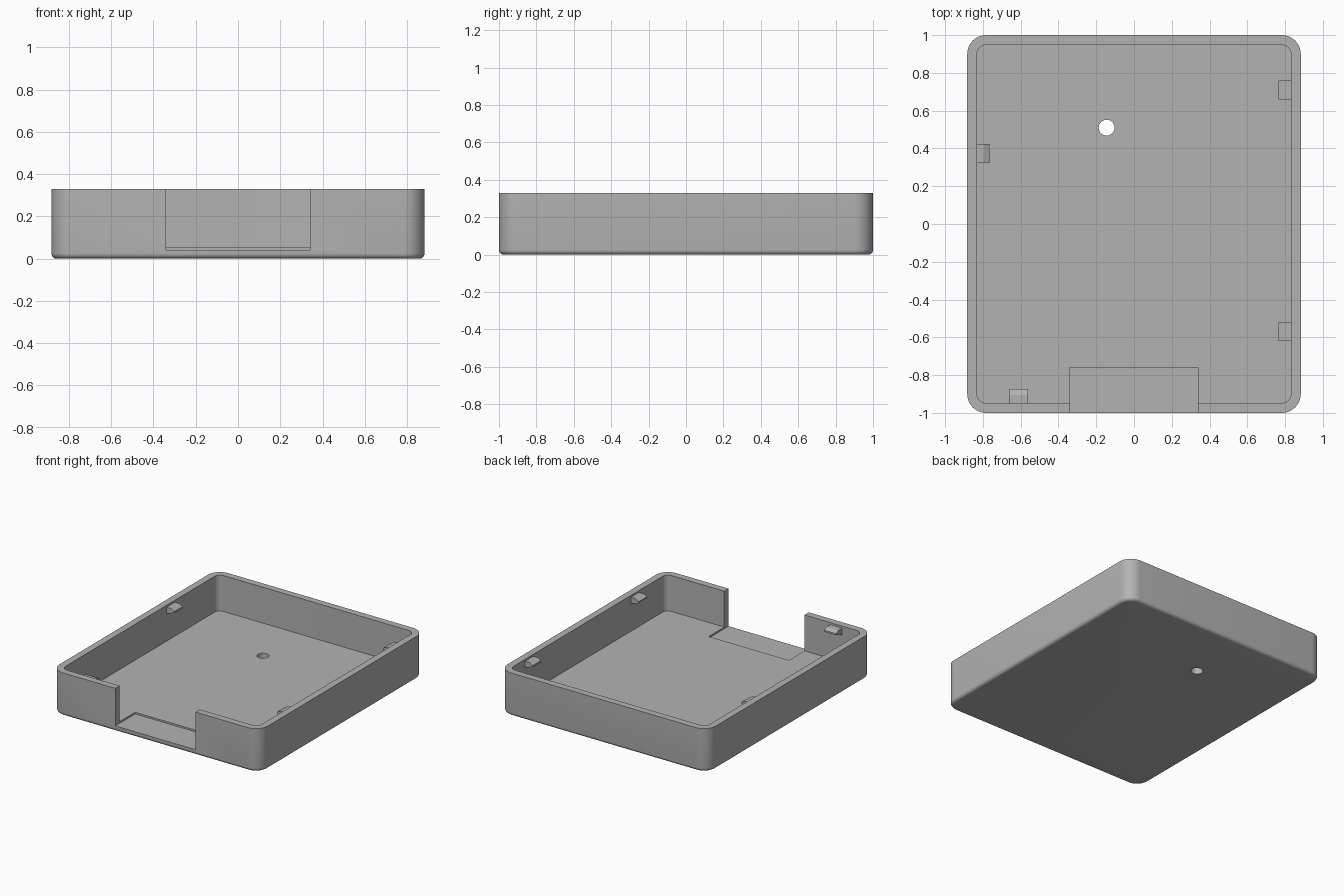
import bpy, bmesh, math

if "Cube" in bpy.data.objects:
    bpy.data.objects.remove(bpy.data.objects["Cube"])

HX, HY, H = 0.883, 1.0, 0.33      # half width, half depth, height
WALL, FLOOR, R, FILLET = 0.052, 0.055, 0.10, 0.025

grey = bpy.data.materials.new("plain grey")
grey.diffuse_color = (0.45, 0.45, 0.45, 1)
grey.use_nodes = True
grey.node_tree.nodes["Principled BSDF"].inputs["Base Color"].default_value = grey.diffuse_color


def make_object(name, bm):
    bmesh.ops.recalc_face_normals(bm, faces=bm.faces)
    mesh = bpy.data.meshes.new(name)
    bm.to_mesh(mesh)
    bm.free()
    mesh.materials.append(grey)
    obj = bpy.data.objects.new(name, mesh)
    bpy.context.collection.objects.link(obj)
    return obj


def rounded_ring(bm, inset, z, steps=10):
    """Ring of vertices around a rounded rectangle, shrunk by inset."""
    r = R - inset
    ring = []
    for k, (sx, sy) in enumerate([(1, 1), (-1, 1), (-1, -1), (1, -1)]):
        for i in range(steps + 1):
            a = math.pi / 2 * (k + i / steps)
            ring.append(bm.verts.new((sx * (HX - R) + r * math.cos(a),
                                      sy * (HY - R) + r * math.sin(a), z)))
    return ring


# Tray: filleted bottom edge, outer wall, rim, inner wall and floor
levels = []
for i in range(7):
    a = math.pi / 2 * i / 6
    levels.append((FILLET * (1 - math.sin(a)), FILLET * (1 - math.cos(a))))
levels += [(0, H), (WALL, H), (WALL, FLOOR)]
bm = bmesh.new()
rings = [rounded_ring(bm, inset, z) for inset, z in levels]
for lo, hi in zip(rings, rings[1:]):
    for i in range(len(lo)):
        j = (i + 1) % len(lo)
        bm.faces.new((lo[i], lo[j], hi[j], hi[i]))
bm.faces.new(rings[0])
bm.faces.new(rings[-1])
tray = make_object("tray", bm)

# Front opening, which also sinks slightly into the floor
bm = bmesh.new()
bmesh.ops.create_cube(bm, size=1)
for v in bm.verts:
    v.co = (v.co.x * 0.68, -0.93 + v.co.y * 0.34, 0.292 + v.co.z * 0.5)
opening = make_object("opening_cutter", bm)

# Round hole through the floor
bm = bmesh.new()
bmesh.ops.create_cone(bm, cap_ends=True, segments=32, radius1=0.042,
                      radius2=0.042, depth=0.3)
hole = make_object("hole_cutter", bm)
hole.location = (-0.145, 0.51, 0.03)

bpy.context.view_layer.objects.active = tray
for cutter in (opening, hole):
    mod = tray.modifiers.new("cut", 'BOOLEAN')
    mod.operation, mod.solver, mod.object = 'DIFFERENCE', 'EXACT', cutter
    bpy.ops.object.modifier_apply(modifier=mod.name)
    bpy.data.objects.remove(cutter)

tray.select_set(True)
bpy.ops.object.shade_smooth_by_angle(angle=math.radians(30))


# Snap clips: small tapered catches on the inner walls
def clip(name, x, y, turn):
    profile = [(-0.01, 0.262), (0.066, 0.288), (0.066, 0.300),
               (0.036, 0.315), (-0.01, 0.315)]
    bm = bmesh.new()
    ends = [[bm.verts.new((px, w, pz)) for px, pz in profile] for w in (-0.05, 0.05)]
    for end in ends:
        bm.faces.new(end)
    for i in range(len(profile)):
        j = (i + 1) % len(profile)
        bm.faces.new((ends[0][i], ends[0][j], ends[1][j], ends[1][i]))
    obj = make_object(name, bm)
    obj.location = (x, y, 0)
    obj.rotation_euler.z = math.radians(turn)


clip("left_clip", -HX + WALL, 0.373, 0)
clip("right_back_clip", HX - WALL, 0.71, 180)
clip("right_front_clip", HX - WALL, -0.57, 180)
clip("front_clip", -0.61, -HY + WALL + 0.008, 90)
